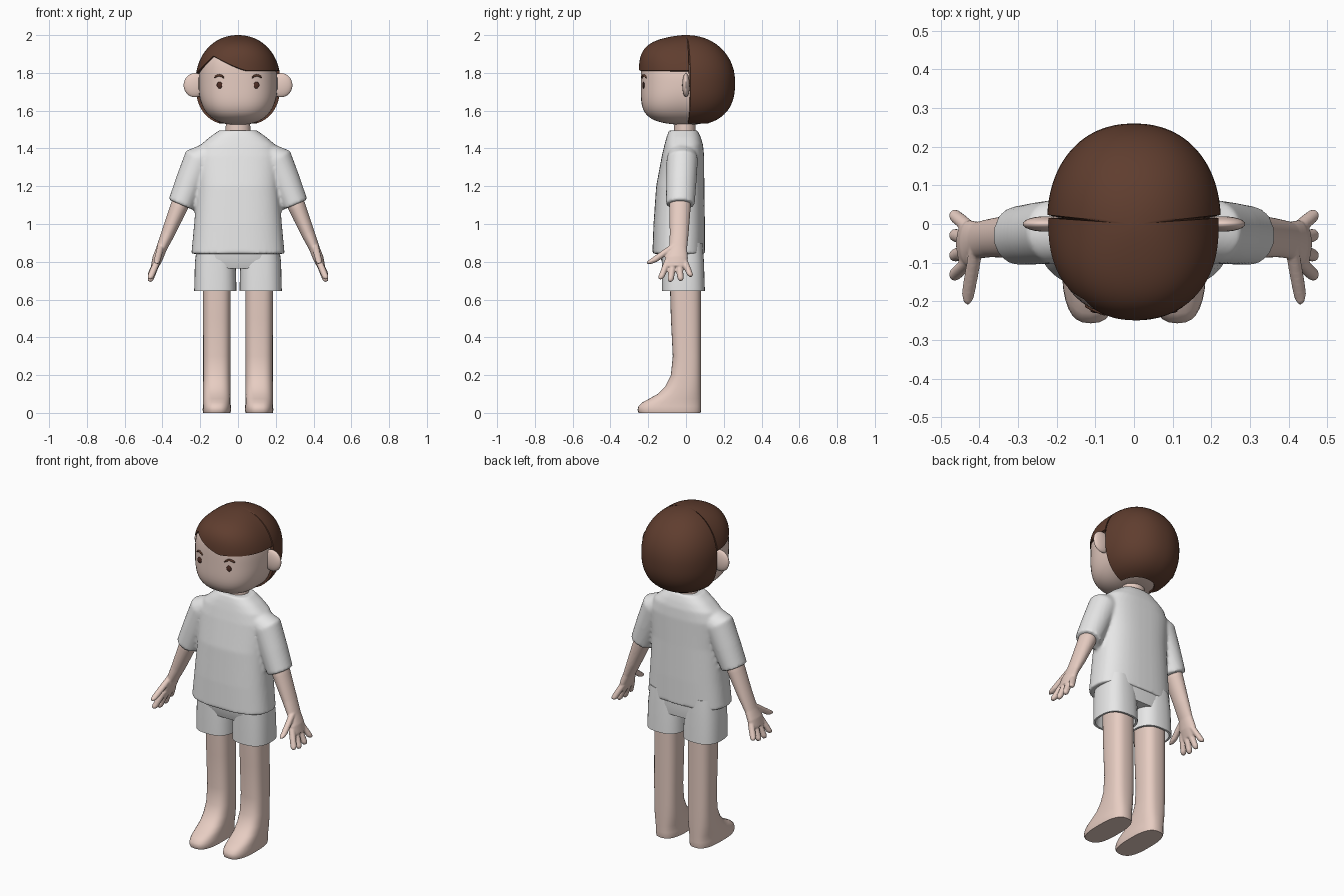
import bpy, bmesh, math
from mathutils import Vector

if "Cube" in bpy.data.objects:
    bpy.data.objects.remove(bpy.data.objects["Cube"])


def material(name, rgb):
    m = bpy.data.materials.new(name)
    m.diffuse_color = (*rgb, 1)
    m.use_nodes = True
    m.node_tree.nodes["Principled BSDF"].inputs["Base Color"].default_value = m.diffuse_color
    return m


SKIN = material("skin", (0.80, 0.61, 0.54))
WHITE = material("white cloth", (0.80, 0.80, 0.80))
HAIR = material("brown hair", (0.115, 0.047, 0.028))
EYE = material("dark brown", (0.075, 0.027, 0.018))
C = Vector((0, 0, 1.75))        # head centre


def finish(name, bm, mat, voxel=0, smooth=4, angle=40):
    """Turn a bmesh into a shaded object, optionally fused into one skin."""
    bmesh.ops.recalc_face_normals(bm, faces=bm.faces)
    me = bpy.data.meshes.new(name)
    bm.to_mesh(me)
    bm.free()
    me.materials.append(mat)
    ob = bpy.data.objects.new(name, me)
    bpy.context.collection.objects.link(ob)
    bpy.ops.object.select_all(action='DESELECT')
    bpy.context.view_layer.objects.active = ob
    ob.select_set(True)
    if voxel:
        r = ob.modifiers.new("fuse", 'REMESH')
        r.mode, r.voxel_size = 'VOXEL', voxel
        s = ob.modifiers.new("soften", 'SMOOTH')
        s.factor, s.iterations = 0.5, smooth
        bpy.ops.object.modifier_apply(modifier="fuse")
        bpy.ops.object.modifier_apply(modifier="soften")
    bpy.ops.object.shade_smooth_by_angle(angle=math.radians(angle))
    return ob


def tube(bm, rings, side=1, p=2.0, n=32):
    """Closed loft; ring = (x, y, z, half width, half depth, tilt in degrees)."""
    loops = []
    for x, y, z, a, b, tilt in rings:
        t = math.radians(tilt)
        loop = []
        for i in range(n):
            w = 2 * math.pi * i / n
            c, s = math.cos(w), math.sin(w)
            c = math.copysign(abs(c) ** (2 / p), c) * a
            s = math.copysign(abs(s) ** (2 / p), s) * b
            loop.append(bm.verts.new((side * (x + c * math.cos(t)), y + s,
                                      z + c * math.sin(t))))
        loops.append(loop)
    for l0, l1 in zip(loops, loops[1:]):
        for i in range(n):
            j = (i + 1) % n
            bm.faces.new((l0[i], l0[j], l1[j], l1[i]))
    bm.faces.new(loops[0])
    bm.faces.new(loops[-1])


def upright(x, rows):
    """Rows of (z, half width, front y, back y) to level rings."""
    return [(x, (f + b) / 2, z, w, (b - f) / 2, 0) for z, w, f, b in rows]


def surface(d, hair):
    """Point of the rounded head (or hair) surface in direction d."""
    d = Vector(d).normalized()
    rx, front, back, up, down, e = ((0.225, 0.25, 0.26, 0.25, 0.23, 2.2) if hair
                                    else (0.209, 0.239, 0.235, 0.235, 0.225, 2.5))
    ry = front if d.y < 0 else back
    m = 2.1 + 1.8 * max(0, -d.y) ** 2 + (0.4 if d.z < 0 else 0)
    h = (abs(d.x / rx) ** e + abs(d.y / ry) ** e) ** (1 / e)
    v = abs(d.z) / (up if d.z > 0 else down)
    return C + d / (h ** m + v ** m) ** (1 / m)


def face_y(x, z):
    lo, hi = -0.3, -0.05
    for _ in range(30):
        y = (lo + hi) / 2
        q = Vector((x, y, z)) - C
        if (surface(q, False) - C).length > q.length:
            hi = y
        else:
            lo = y
    return y


# head
bm = bmesh.new()
bmesh.ops.create_uvsphere(bm, u_segments=64, v_segments=40, radius=1)
for v in bm.verts:
    v.co = surface(v.co, False)
finish("head", bm, SKIN)

# hair: cap whose lower edge follows a side-parted fringe and a bob behind the ears
def hairline(x, behind):
    if behind:
        return 1.533
    if x < -0.13:
        return 1.89 - (-0.13 - x) * 1.0
    return 1.812 + 0.078 * max(0, 1 - (x + 0.13) / 0.18) ** 1.3


angles = [(6 + 168 * i / 56, True) for i in range(57)]
angles += [(176 + 188 * i / 90, False) for i in range(91)]
bm = bmesh.new()
top = bm.verts.new(C + Vector((0, 0, 0.25)))
cols, ROWS = [], 28
for deg, behind in angles:
    a = math.radians(deg)

    def at(t):
        return surface((math.cos(a) * math.sin(t), math.sin(a) * math.sin(t), math.cos(t)), True)
    lo, hi = 0.02, 3.1
    for _ in range(30):
        t = (lo + hi) / 2
        p = at(t)
        if p.z > hairline(p.x, behind):
            lo = t
        else:
            hi = t
    pts = [at(t * (k + 1) / ROWS) for k in range(ROWS)]
    pts.append(C + (pts[-1] - C) * 0.9)      # turned-in lip
    cols.append([bm.verts.new(q) for q in pts])
for i, c0 in enumerate(cols):
    c1 = cols[(i + 1) % len(cols)]
    bm.faces.new((top, c0[0], c1[0]))
    for k in range(ROWS):
        bm.faces.new((c0[k], c0[k + 1], c1[k + 1], c1[k]))
finish("hair", bm, HAIR)


def ellipsoids(name, centre, size, mat):
    bm = bmesh.new()
    for s in (-1, 1):
        new = bmesh.ops.create_uvsphere(bm, u_segments=24, v_segments=16, radius=1)
        for v in new['verts']:
            v.co = Vector((s * centre[0] + v.co.x * size[0], centre[1] + v.co.y * size[1],
                           centre[2] + v.co.z * size[2]))
    finish(name, bm, mat)


# ears and eyes
ellipsoids("ears", (0.228, 0.0, 1.735), (0.06, 0.02, 0.064), SKIN)
ellipsoids("eyes", (0.096, face_y(0.096, 1.735), 1.735), (0.017, 0.006, 0.018), EYE)

# eyebrows: thin arched strips lying on the face
bm = bmesh.new()
for s in (-1, 1):
    rings = []
    for i in range(9):
        u = i / 4 - 1
        x, z = 0.1 + 0.026 * u, 1.787 - 0.013 * u * u
        r = 0.006 * (1 - 0.5 * u ** 4)
        rings.append((x, face_y(x, z), z, r, 0.006, 90 - 25 * u))
    tube(bm, rings, s, n=10)
finish("eyebrows", bm, HAIR)

# neck
bm = bmesh.new()
tube(bm, upright(0, [(1.58, 0.062, -0.06, 0.05), (1.45, 0.068, -0.065, 0.052)]))
finish("neck", bm, SKIN)

# shirt: body and sleeves fused
bm = bmesh.new()
tube(bm, upright(0, [(1.495, 0.10, -0.09, 0.062), (1.46, 0.15, -0.103, 0.078),
                     (1.42, 0.197, -0.114, 0.09), (1.36, 0.22, -0.128, 0.096),
                     (1.2, 0.217, -0.158, 0.097), (1.0, 0.232, -0.172, 0.1),
                     (0.842, 0.247, -0.178, 0.1)]), p=2.6, n=48)
for s in (-1, 1):
    tube(bm, [(0.13, -0.02, 1.39, 0.06, 0.07, 38), (0.205, -0.02, 1.34, 0.085, 0.083, 34),
              (0.255, -0.025, 1.22, 0.078, 0.08, 27), (0.302, -0.03, 1.102, 0.071, 0.076, 23)], s)
finish("shirt", bm, WHITE, voxel=0.009, smooth=5, angle=50)

# shorts: hips plus two open legs
bm = bmesh.new()
tube(bm, upright(0, [(0.95, 0.21, -0.14, 0.085), (0.82, 0.223, -0.135, 0.092),
                     (0.765, 0.215, -0.115, 0.085)]), p=2.8, n=48)
for s in (-1, 1):
    tube(bm, upright(0.12, [(0.9, 0.095, -0.125, 0.088), (0.8, 0.108, -0.128, 0.095),
                            (0.645, 0.112, -0.128, 0.1), (0.645, 0.1, -0.116, 0.088),
                            (0.76, 0.09, -0.105, 0.085)]), s, p=2.6)
finish("shorts", bm, WHITE)

# legs with feet
bm = bmesh.new()
for s in (-1, 1):
    tube(bm, upright(0.112, [(0.78, 0.074, -0.088, 0.08), (0.5, 0.073, -0.08, 0.08),
                             (0.3, 0.072, -0.07, 0.08), (0.2, 0.072, -0.08, 0.08),
                             (0.14, 0.073, -0.11, 0.08), (0.1, 0.073, -0.15, 0.08),
                             (0.075, 0.073, -0.195, 0.08), (0.055, 0.073, -0.232, 0.08),
                             (0.035, 0.074, -0.252, 0.08), (0.015, 0.075, -0.257, 0.08),
                             (0.0, 0.072, -0.25, 0.077)]), s, p=2.7)
finish("legs", bm, SKIN)

# arms with hands: forearm, four fingers and a thumb fused
bm = bmesh.new()
fingers = [(-0.095, -0.135, 0.708), (-0.066, -0.083, 0.695),
           (-0.038, -0.028, 0.70), (-0.01, 0.025, 0.722)]
for s in (-1, 1):
    tube(bm, [(0.265, -0.03, 1.22, 0.045, 0.05, 20), (0.312, -0.032, 1.09, 0.047, 0.057, 20),
              (0.37, -0.036, 0.95, 0.036, 0.05, 20), (0.405, -0.042, 0.87, 0.028, 0.048, 20),
              (0.425, -0.05, 0.82, 0.028, 0.06, 20), (0.442, -0.052, 0.772, 0.02, 0.058, 20)], s)
    digits = [((0.425, y0, 0.81), (0.468, y1, z1), 0.018) for y0, y1, z1 in fingers]
    digits.append(((0.408, -0.06, 0.885), (0.432, -0.195, 0.79), 0.029))
    for a, b, depth in digits:
        rings = []
        for f, k in ((0, 1), (0.5, 1), (0.88, 0.95), (1, 0.55)):
            q = Vector(a).lerp(Vector(b), f)
            rings.append((*q, 0.018 * k, depth * k, 15))
        tube(bm, rings, s, n=16)
finish("arms", bm, SKIN, voxel=0.005, smooth=4, angle=60)
